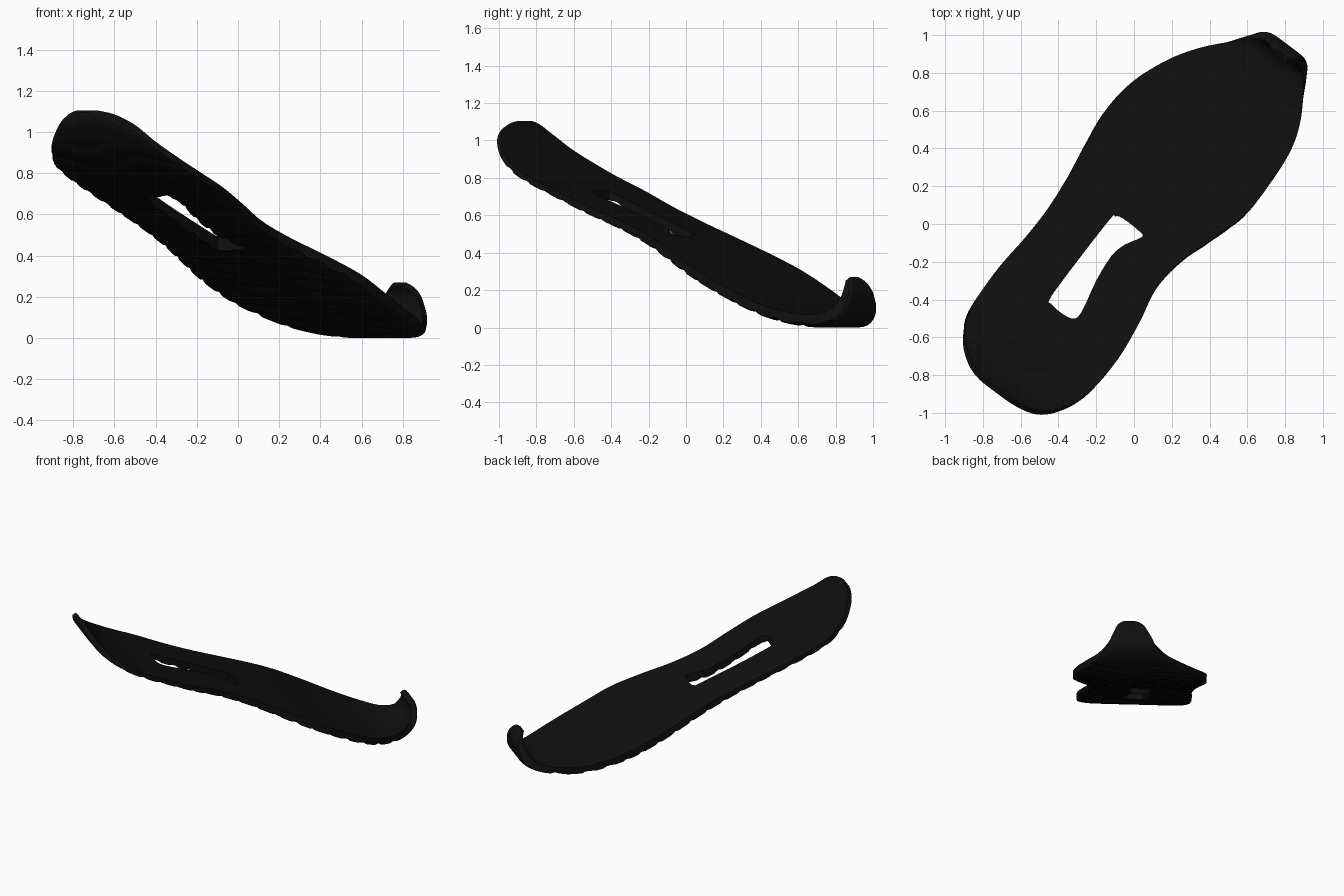
import bpy, bmesh, math
from mathutils import Vector

cube = bpy.data.objects.get("Cube")
if cube:
    bpy.data.objects.remove(cube)

# One flat colour for the rubber
black = bpy.data.materials.new("black rubber")
black.use_nodes = True
colour = (0.005, 0.005, 0.005, 1)
black.diffuse_color = colour
bsdf = black.node_tree.nodes["Principled BSDF"]
bsdf.inputs["Base Color"].default_value = colour
bsdf.inputs["Roughness"].default_value = 0.8

# Stations from heel to curled toe: distance along, top height, left edge, right edge
STATIONS = [
    (-1.13, 1.105, -.13, -.01), (-1.12, 1.085, -.19, .09), (-1.09, 1.035, -.26, .19),
    (-1.02, .95, -.35, .27), (-.91, .87, -.416, .33), (-.78, .805, -.432, .355),
    (-.6, .73, -.434, .36), (-.4, .645, -.418, .336), (-.2, .565, -.414, .3),
    (0, .485, -.43, .32), (.2, .4, -.46, .385), (.4, .31, -.482, .442),
    (.6, .215, -.458, .448), (.8, .13, -.38, .432), (.95, .085, -.285, .385),
    (1.08, .07, -.17, .31), (1.16, .1, -.09, .25), (1.19, .16, -.04, .21),
    (1.19, .21, 0, .18), (1.165, .25, .05, .13),
]
STEPS, COLS = 8, 28


def spline(points, steps):
    """Catmull-Rom curve through points of any dimension."""
    pts = [Vector(p) for p in points]
    out = []
    for i in range(len(pts) - 1):
        a, b, c, d = pts[max(i - 1, 0)], pts[i], pts[i + 1], pts[min(i + 2, len(pts) - 1)]
        for k in range(steps):
            t = k / steps
            out.append((2*b + (c - a)*t + (2*a - 5*b + 4*c - d)*t*t
                        + (3*b - a - 3*c + d)*t**3) / 2)
    return out + [pts[-1]]


def to_world(s, v, z):
    """Turn along/across coordinates into the diagonal stance."""
    return Vector((.6*s + .8*v, .8*s - .6*v, z))


def finish(name, bm):
    bmesh.ops.recalc_face_normals(bm, faces=bm.faces)
    mesh = bpy.data.meshes.new(name)
    bm.to_mesh(mesh)
    bm.free()
    mesh.materials.append(black)
    obj = bpy.data.objects.new(name, mesh)
    bpy.context.collection.objects.link(obj)
    return obj


# Sole: lofted closed rings, with wavy tread grooves on the underside
path = spline(STATIONS, STEPS)
bm = bmesh.new()
rings = []
for i, (s, z, left, right) in enumerate(path):
    before, after = path[max(i - 1, 0)], path[min(i + 1, len(path) - 1)]
    tangent = Vector((after[0] - before[0], after[1] - before[1])).normalized()
    down = Vector((tangent.y, -tangent.x))
    base = .045 + .025 * min(max((s + .6) / .9, 0), 1)
    if i < 2 * STEPS:
        base *= .5 + .5 * i / (2 * STEPS)
    toe = len(path) - 1 - i
    if toe < 3 * STEPS:
        base *= .5 + .5 * toe / (3 * STEPS)
    ring = []
    for j in range(COLS + 1):
        v = left + (right - left) * j / COLS
        ring.append(bm.verts.new(to_world(s, v, z)))
    for j in reversed(range(COLS + 1)):
        v = left + (right - left) * j / COLS
        groove = math.sin(52 * s + 2 * math.sin(12 * v)) > .6
        edge = abs(2 * j / COLS - 1) ** 10
        depth = base * (.82 if groove and abs(s) < 1.05 else 1) * (1 - .25 * edge)
        ring.append(bm.verts.new(to_world(s + down.x * depth, v, z + down.y * depth)))
    rings.append(ring)
for a, b in zip(rings, rings[1:]):
    for j in range(len(a)):
        k = (j + 1) % len(a)
        bm.faces.new((a[j], a[k], b[k], b[j]))
bm.faces.new(rings[0])
bm.faces.new(rings[-1])
low = min(v.co.z for v in bm.verts)
bmesh.ops.translate(bm, verts=bm.verts, vec=(0, 0, -low))
sole = finish("shoe_sole", bm)

# Arch slot: upright prism cut through the waist
SLOT = [(-.44, -.42), (-.4, -.46), (-.33, -.5), (-.28, -.47), (-.2, -.3), (-.12, -.17),
        (-.05, -.11), (.04, -.07), (.03, -.04), (-.06, .03), (-.1, .04), (-.14, .01),
        (-.43, -.37)]
bm = bmesh.new()
outline = spline(SLOT + SLOT[:1], 3)[:-1]
face = bm.faces.new([bm.verts.new((p.x, p.y, -.5)) for p in outline])
top = bmesh.ops.extrude_face_region(bm, geom=[face])["geom"]
bmesh.ops.translate(bm, vec=(0, 0, 2.5),
                    verts=[g for g in top if isinstance(g, bmesh.types.BMVert)])
cutter = finish("slot_cutter", bm)
cutter.hide_render = True

bpy.ops.object.select_all(action="DESELECT")
sole.select_set(True)
bpy.context.view_layer.objects.active = sole
cut = sole.modifiers.new("arch slot", "BOOLEAN")
cut.operation = "DIFFERENCE"
cut.solver = "EXACT"
cut.object = cutter
bpy.ops.object.modifier_apply(modifier=cut.name)
bpy.data.objects.remove(cutter)
bpy.ops.object.shade_smooth_by_angle(angle=math.radians(35))
